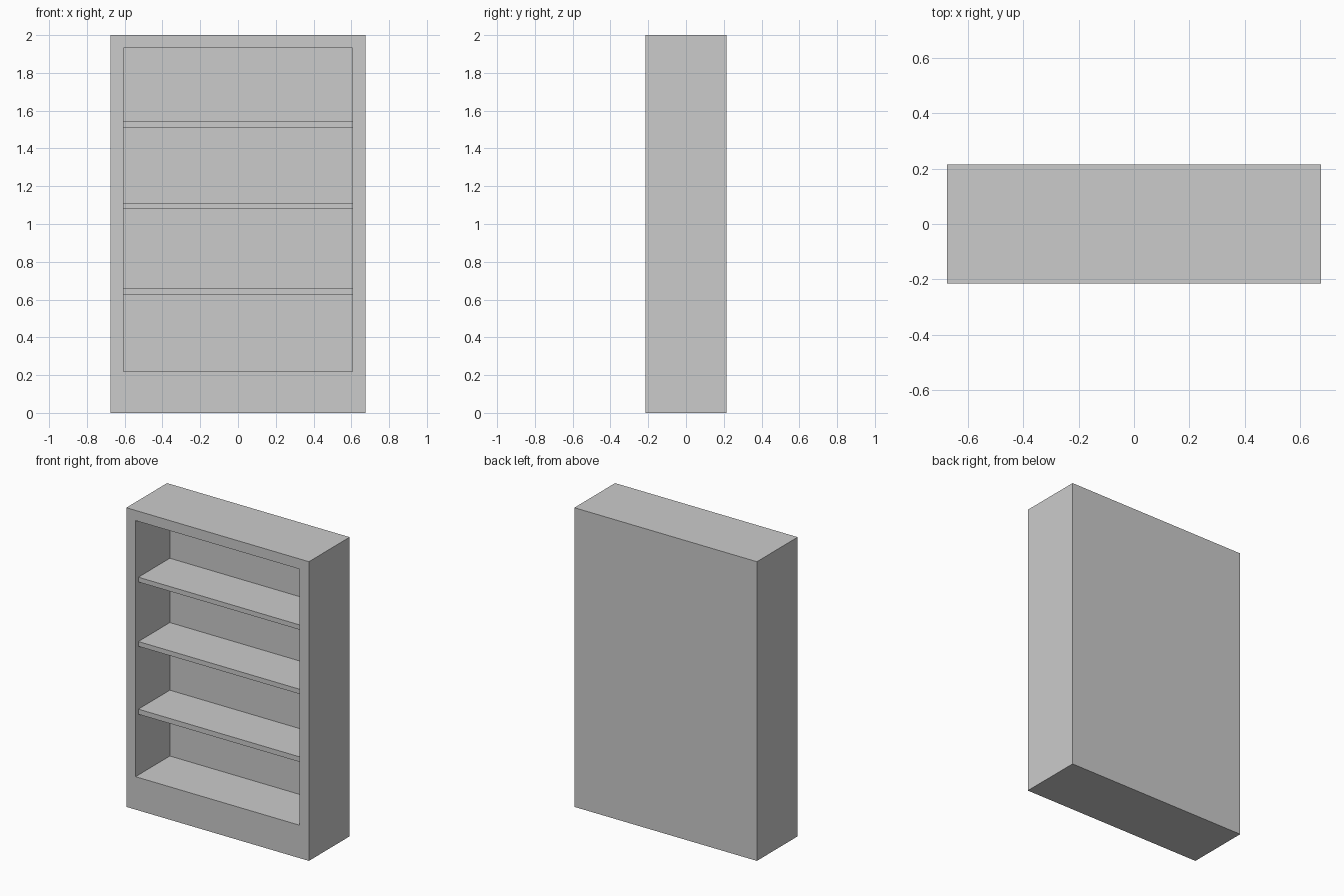
import bpy, bmesh

if "Cube" in bpy.data.objects:
    bpy.data.objects.remove(bpy.data.objects["Cube"])

W, D, H = 0.675, 0.215, 2.0           # half width, half depth, height
IN_X, IN_Z0, IN_Z1 = 0.607, 0.22, 1.932  # opening
BACK_Y = 0.147                        # inner face of the back panel


def box(name, x0, x1, y0, y1, z0, z1):
    """Axis-aligned box object; returns the object."""
    bm = bmesh.new()
    bmesh.ops.create_cube(bm, size=1)
    for v in bm.verts:
        v.co.x = x1 if v.co.x > 0 else x0
        v.co.y = y1 if v.co.y > 0 else y0
        v.co.z = z1 if v.co.z > 0 else z0
    mesh = bpy.data.meshes.new(name)
    bm.to_mesh(mesh)
    bm.free()
    obj = bpy.data.objects.new(name, mesh)
    bpy.context.collection.objects.link(obj)
    return obj


# Cabinet: solid block whose front face is inset and pushed back
cabinet = box("cabinet", -W, W, -D, D, 0, H)
bm = bmesh.new()
bm.from_mesh(cabinet.data)
bm.normal_update()
front = min(bm.faces, key=lambda f: f.calc_center_median().y)
bmesh.ops.inset_individual(bm, faces=[front], thickness=0.05)
for v in front.verts:
    v.co.x = IN_X if v.co.x > 0 else -IN_X
    v.co.z = IN_Z1 if v.co.z > H / 2 else IN_Z0
inner = bmesh.ops.extrude_discrete_faces(bm, faces=[front])["faces"][0]
for v in inner.verts:
    v.co.y = BACK_Y
bmesh.ops.recalc_face_normals(bm, faces=bm.faces)
bm.to_mesh(cabinet.data)
bm.free()

# Shelves: set back slightly from the front frame
for i, (z0, z1) in enumerate([(0.626, 0.66), (1.08, 1.112), (1.51, 1.542)], 1):
    box(f"shelf_{i}", -IN_X, IN_X, -D + 0.03, BACK_Y, z0, z1)
